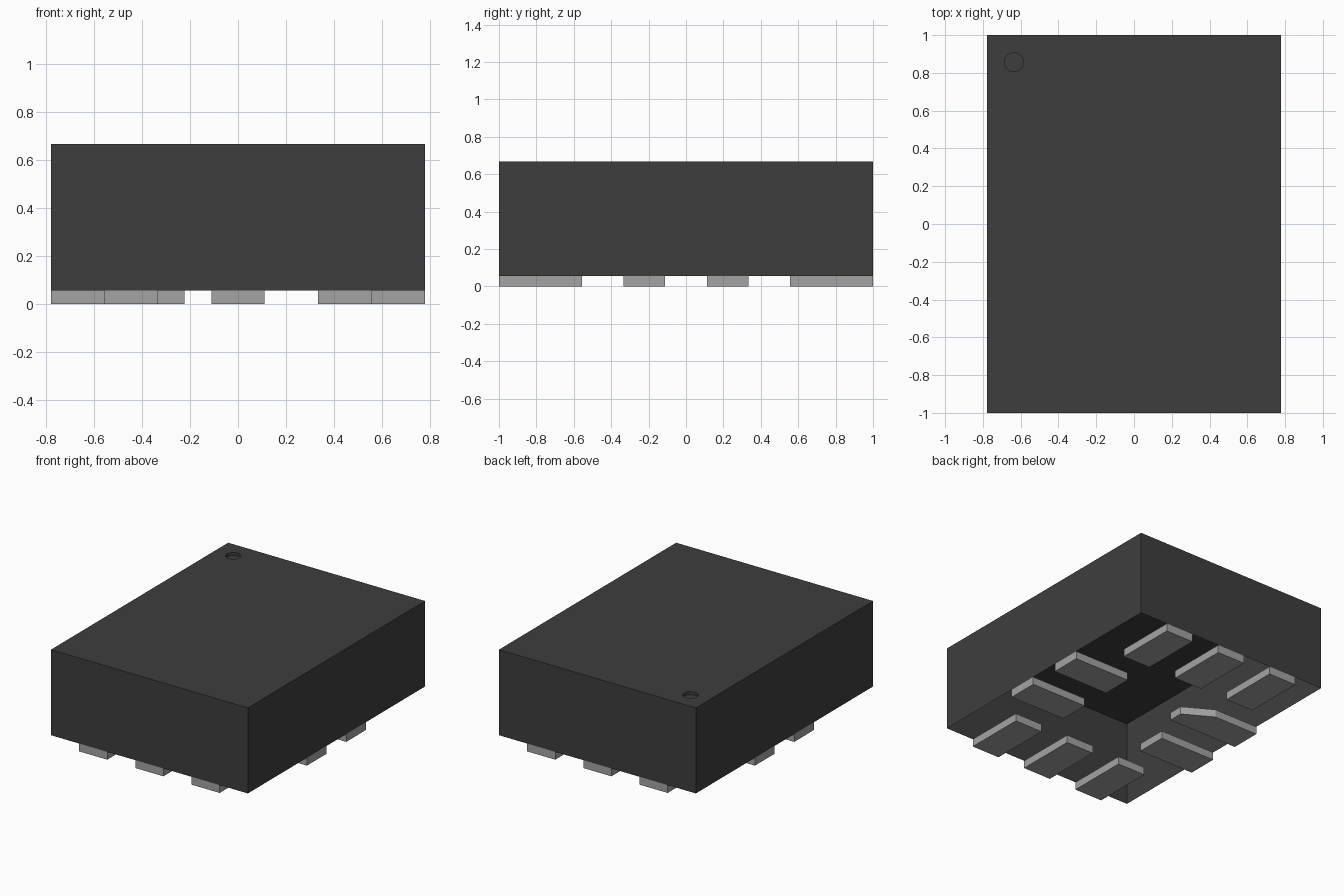
import bpy, bmesh, math
from mathutils import Vector

if "Cube" in bpy.data.objects:
    bpy.data.objects.remove(bpy.data.objects["Cube"], do_unlink=True)

HALF_X, HALF_Y = 0.778, 1.0
BASE, TOP = 0.056, 0.667


def material(name, grey):
    mat = bpy.data.materials.new(name)
    mat.use_nodes = True
    colour = (grey, grey, grey, 1)
    mat.diffuse_color = colour
    mat.node_tree.nodes["Principled BSDF"].inputs["Base Color"].default_value = colour
    return mat


def finish(name, bm, mat):
    mesh = bpy.data.meshes.new(name)
    bm.to_mesh(mesh)
    bm.free()
    mesh.materials.append(mat)
    obj = bpy.data.objects.new(name, mesh)
    bpy.context.collection.objects.link(obj)
    return obj


def ring(bm, points, z):
    return [bm.verts.new((x, y, z)) for x, y in points]


def walls(bm, lower, upper):
    n = len(lower)
    for i in range(n):
        j = (i + 1) % n
        bm.faces.new((lower[i], lower[j], upper[j], upper[i]))


def rectangle(cx, cy, w, d):
    return [(cx + sx * w / 2, cy + sy * d / 2)
            for sx, sy in ((-1, -1), (1, -1), (1, 1), (-1, 1))]


def pad(name, outline):
    bm = bmesh.new()
    lower, upper = ring(bm, outline, 0), ring(bm, outline, BASE)
    walls(bm, lower, upper)
    bm.faces.new(lower[::-1])
    bm.faces.new(upper)
    finish(name, bm, metal)


plastic = material("dark grey plastic", 0.048)
metal = material("grey metal", 0.37)

# Case: shell open underneath, with a round dimple in the top
bm = bmesh.new()
box = rectangle(0, 0, 2 * HALF_X, 2 * HALF_Y)
low, high = ring(bm, box, BASE), ring(bm, box, TOP)
walls(bm, low, high)
circle = [(-0.636 + 0.05 * math.cos(a), 0.856 + 0.05 * math.sin(a))
          for a in (math.tau * i / 32 for i in range(32))]
rim, floor = ring(bm, circle, TOP), ring(bm, circle, TOP - 0.022)
walls(bm, rim[::-1], floor[::-1])
bm.faces.new(floor)
edges = [bm.edges.get((loop[i - 1], loop[i]))
         for loop in (high, rim) for i in range(len(loop))]
bmesh.ops.triangle_fill(bm, edges=edges, use_beauty=True, normal=Vector((0, 0, 1)))
bmesh.ops.recalc_face_normals(bm, faces=bm.faces)
finish("case", bm, plastic)

# Rows of three pads along the front and back edges
LONG, SHORT, PITCH = 0.444, 0.222, 0.444
for row, side in (("front", -1), ("back", 1)):
    for i in (-1, 0, 1):
        pad(f"{row}_pad_{i + 2}",
            rectangle(i * PITCH, side * (HALF_Y - LONG / 2), SHORT, LONG))

# Plain side pads
for name, sx, sy in (("left_front_pad", 1, -1), ("left_back_pad", 1, 1),
                     ("right_front_pad", -1, -1)):
    pad(name, rectangle(sx * (HALF_X - LONG / 2), sy * PITCH / 2, LONG, SHORT))

# First pad: longer, with one inner corner cut off
pad("right_back_chamfered_pad",
    [(-HALF_X, 0.111), (-0.222, 0.111), (-0.222, 0.215), (-0.425, 0.333), (-HALF_X, 0.333)])
